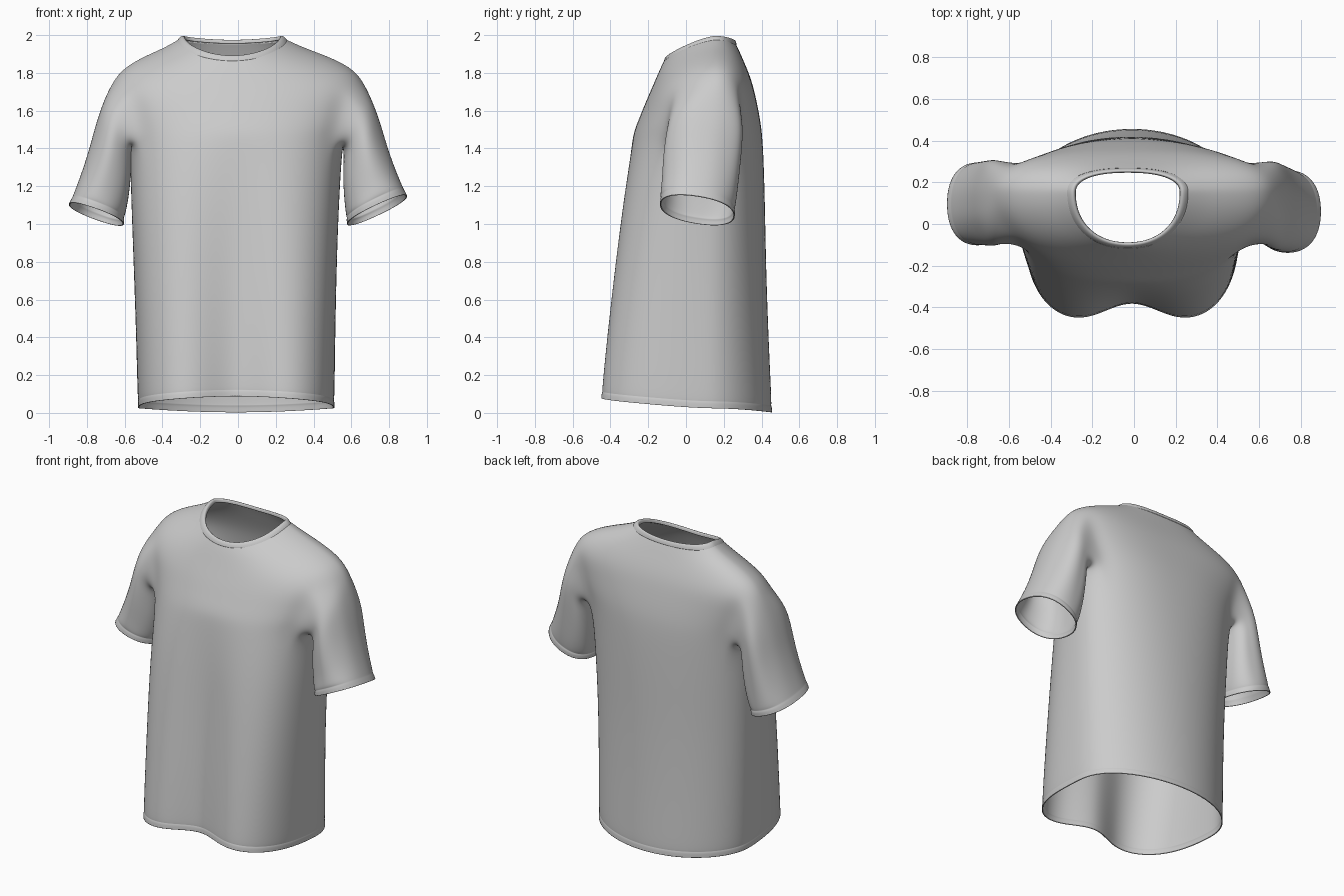
import bpy, bmesh, math
from mathutils import Vector

if "Cube" in bpy.data.objects:
    bpy.data.objects.remove(bpy.data.objects["Cube"])

N = 32  # columns around the torso

# Torso rows: half width, front y, back y, widest y, z front/side/back,
# front centre hollow, front and back squareness, x shift
KEYS = [
    (.518, -.495, .455, .10, .088, .025, .003, .127, 3.2, 1.98, -.01),
    (.524, -.456, .437, .10, .42, .38, .36, .102, 3.15, 2.0, -.012),
    (.535, -.406, .422, .10, .80, .78, .78, .076, 3.0, 2.05, -.015),
    (.548, -.354, .416, .11, 1.15, 1.13, 1.12, .046, 2.8, 2.15, -.015),
    (.562, -.300, .406, .12, 1.41, 1.44, 1.43, .015, 2.5, 2.35, -.01),   # armpit
    (.595, -.274, .391, .13, 1.49, 1.53, 1.55, 0, 2.4, 2.5, 0),
    (.632, -.241, .371, .14, 1.57, 1.635, 1.65, 0, 2.3, 2.6, 0),
    (.668, -.209, .350, .15, 1.65, 1.74, 1.74, 0, 2.2, 2.7, 0),          # sleeve top
    (.612, -.178, .325, .15, 1.72, 1.82, 1.81, 0, 2.2, 2.6, 0),
    (.487, -.152, .299, .15, 1.78, 1.885, 1.87, 0, 2.2, 2.5, -.01),
    (.370, -.128, .277, .15, 1.835, 1.93, 1.92, 0, 2.2, 2.4, -.02),
    (.283, -.108, .260, .15, 1.873, 1.975, 1.955, 0, 2.2, 2.4, -.03),
]
COLLAR = [
    (.294, -.115, .266, .15, 1.862, 1.965, 1.947, 0, 2.2, 2.4, -.03),
    (.280, -.109, .262, .15, 1.879, 1.985, 1.963, 0, 2.2, 2.4, -.03),
    (.266, -.100, .256, .15, 1.889, 1.995, 1.973, 0, 2.2, 2.4, -.03),
    (.256, -.094, .251, .15, 1.888, 1.993, 1.971, 0, 2.2, 2.4, -.03),
    (.253, -.092, .249, .15, 1.870, 1.975, 1.955, 0, 2.2, 2.4, -.03),
]
# Sleeve rings: outer x, z, inner x, z, centre y, half depth, front-back tilt, fold depth
SLEEVE = [
    (.712, 1.645, .562, 1.385, .105, .196, .0, .02),
    (.752, 1.53, .562, 1.30, .100, .203, -.005, .04),
    (.787, 1.40, .565, 1.19, .093, .202, -.015, .04),
    (.835, 1.26, .577, 1.09, .087, .198, -.025, .025),
    (.872, 1.170, .588, 1.040, .08, .197, -.03, .01),
    (.876, 1.160, .593, 1.033, .08, .192, -.03, 0),
    (.882, 1.150, .590, 1.025, .08, .197, -.03, 0),
    (.895, 1.125, .592, 1.000, .078, .197, -.03, 0),
]


def mix(a, b, f, inset=0):
    r = [p + (q - p) * f for p, q in zip(a, b)]
    return (r[0] - inset, r[1] + inset, r[2] - inset, *r[3:])


def torso_ring(k):
    w, yf, yb, yc, zf, zs, zb, hollow, nf, nb, dx = k
    pts = []
    for i in range(N):
        t = 2 * math.pi * i / N
        s, c = math.sin(t), math.cos(t)
        front = c > 0
        n = nf if front else nb
        d = (abs(s) ** n + abs(c) ** n) ** (-1 / n)
        x = w * s * d
        y = yc + (yf - yc if front else yc - yb) * c * d
        if front:
            y += hollow * math.exp(-(x / .19) ** 2) * c
        z = zs + ((zf - zs) * c ** 1.4 if front else (zb - zs) * c * c)
        pts.append(Vector((x + dx, y, z)))
    return pts


def sleeve_ring(k, count, side, f):
    xo, zo, xi, zi, yc, hy, tilt, fold = k
    # the two arms hang slightly differently towards the cuff
    zo, yc, xi = zo + side * .022 * f, yc - side * .018 * f, xi - side * .014 * f
    mid = Vector(((xo + xi) / 2, yc, (zo + zi) / 2))
    across = Vector(((xo - xi) / 2, 0, (zo - zi) / 2))
    deep = Vector((0, hy, tilt))
    pts = []
    for j in range(count):
        a = 2 * math.pi * j / count
        s, c = math.sin(a), math.cos(a)
        d = (abs(s) ** 2.4 + abs(c) ** 2.4) ** (-1 / 2.4)
        if c < .9:
            d *= 1 + fold * math.cos(5 * a + .6)
        p = mid + (across * c + deep * s) * d
        p.x *= side
        pts.append(p)
    return pts


def bridge(bm, a, b, skip=()):
    n = len(a)
    for i in range(n):
        if i not in skip:
            j = (i + 1) % n
            bm.faces.new((a[i], a[j], b[j], b[i]))


def finish(bm, name, thickness, levels):
    bmesh.ops.delete(bm, geom=[v for v in bm.verts if not v.link_faces], context='VERTS')
    bmesh.ops.recalc_face_normals(bm, faces=bm.faces)
    me = bpy.data.meshes.new(name)
    bm.to_mesh(me)
    bm.free()
    me.polygons.foreach_set("use_smooth", [True] * len(me.polygons))
    ob = bpy.data.objects.new(name, me)
    bpy.context.collection.objects.link(ob)
    sub = ob.modifiers.new("Smooth", 'SUBSURF')
    sub.levels = sub.render_levels = levels
    sol = ob.modifiers.new("Cloth", 'SOLIDIFY')
    sol.thickness, sol.offset = thickness, 0
    return ob


# Shirt body, with a stitched groove above the hem
bm = bmesh.new()
groove = [mix(KEYS[0], KEYS[1], f, i) for f, i in ((.085, 0), (.105, .004), (.125, 0))]
keys = KEYS[:1] + groove + KEYS[1:]
rows = [[bm.verts.new(p) for p in torso_ring(k)] for k in keys]
R0, R1 = 4 + len(groove), 7 + len(groove)   # armhole rows
C0, C1 = 5, 11                              # armhole columns
holes = set(range(C0, C1)) | set(range(N - C1, N - C0))
for r in range(len(rows) - 1):
    bridge(bm, rows[r], rows[r + 1], holes if R0 <= r < R1 else ())

# Sleeves, grown out of the armholes
mid = (C0 + C1) // 2
loop = ([(R1, c) for c in range(mid, C1)] + [(r, C1) for r in range(R1, R0, -1)]
        + [(R0, c) for c in range(C1, C0, -1)] + [(r, C0) for r in range(R0, R1)]
        + [(R1, c) for c in range(C0, mid)])
for side in (1, -1):
    prev = [rows[r][c if side == 1 else N - c] for r, c in loop]
    for i, k in enumerate(SLEEVE):
        f = min(1, i / 4)
        ring = [bm.verts.new(p) for p in sleeve_ring(k, len(loop), side, f)]
        bridge(bm, prev, ring)
        prev = ring
finish(bm, "shirt_body", .006, 3)

# Ribbed neck band
bm = bmesh.new()
rows = [[bm.verts.new(p) for p in torso_ring(k)] for k in COLLAR]
for a, b in zip(rows, rows[1:]):
    bridge(bm, a, b)
finish(bm, "collar", .006, 2)
